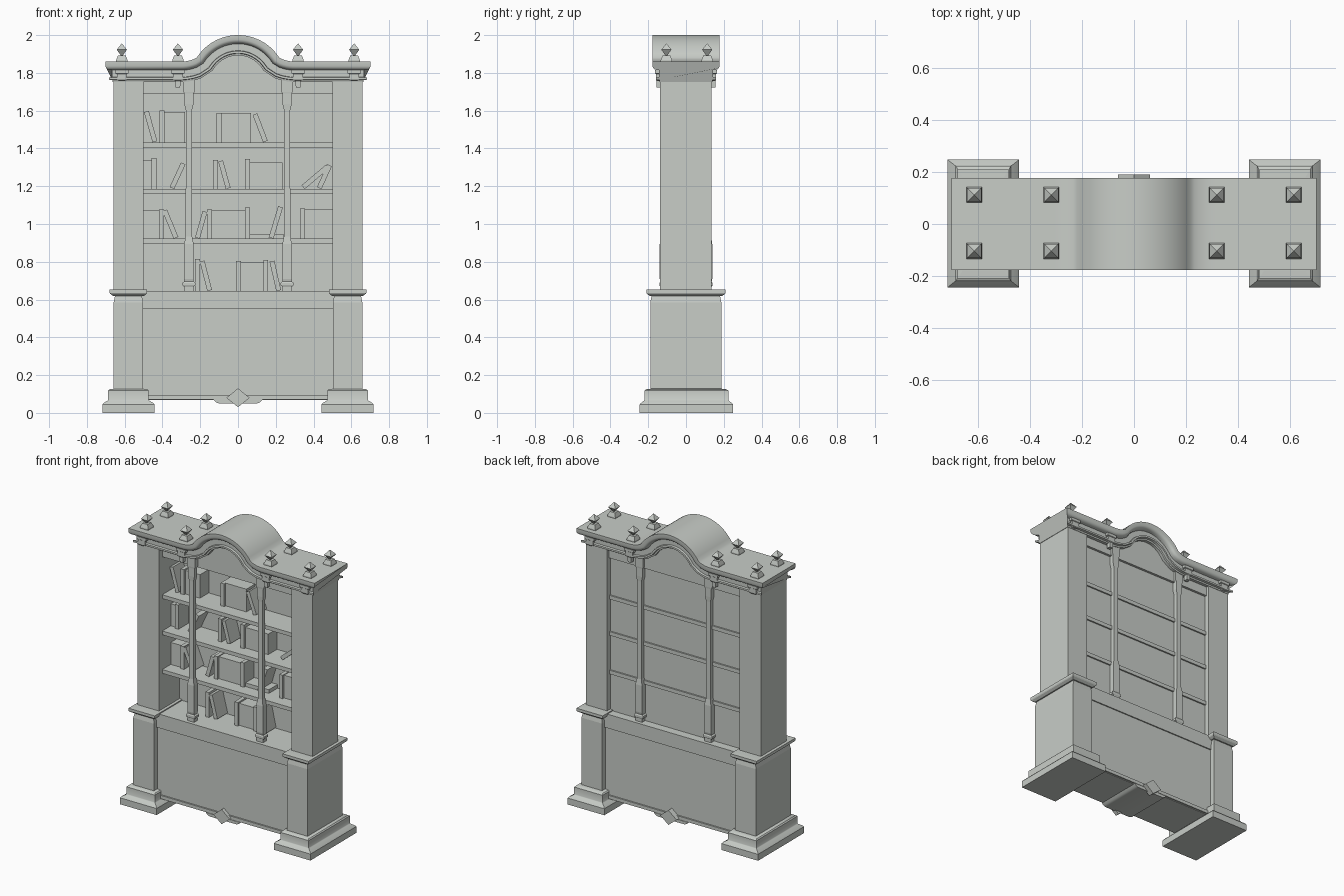
import bpy, bmesh, math
from mathutils import Vector

if "Cube" in bpy.data.objects:
    bpy.data.objects.remove(bpy.data.objects["Cube"], do_unlink=True)

stone = bpy.data.materials.new("pale_grey_green")
stone.use_nodes = True
COLOUR = (0.58, 0.61, 0.575, 1)
stone.diffuse_color = COLOUR
stone.node_tree.nodes["Principled BSDF"].inputs["Base Color"].default_value = COLOUR


def finish(name, bm, smooth=False):
    bmesh.ops.recalc_face_normals(bm, faces=bm.faces)
    mesh = bpy.data.meshes.new(name)
    bm.to_mesh(mesh)
    bm.free()
    obj = bpy.data.objects.new(name, mesh)
    bpy.context.collection.objects.link(obj)
    mesh.materials.append(stone)
    if smooth:
        bpy.ops.object.select_all(action='DESELECT')
        obj.select_set(True)
        bpy.context.view_layer.objects.active = obj
        bpy.ops.object.shade_smooth_by_angle(angle=math.radians(32))


def loft(name, rings, smooth=False):
    """Skin a list of equal-length closed rings and cap both ends."""
    bm = bmesh.new()
    rows = [[bm.verts.new(p) for p in ring] for ring in rings]
    n = len(rows[0])
    for a, b in zip(rows, rows[1:]):
        for i in range(n):
            j = (i + 1) % n
            bm.faces.new((a[i], a[j], b[j], b[i]))
    bm.faces.new(rows[0])
    bm.faces.new(rows[-1])
    finish(name, bm, smooth)


def stack(name, cx, cy, layers, smooth=False):
    """Rectangular turned shape: layers of (half x, half y, z)."""
    corners = ((-1, -1), (1, -1), (1, 1), (-1, 1))
    loft(name, [[(cx + sx * hx, cy + sy * hy, z) for sx, sy in corners]
                for hx, hy, z in layers], smooth)


def box(name, x0, x1, y0, y1, z0, z1):
    hx, hy = (x1 - x0) / 2, (y1 - y0) / 2
    stack(name, (x0 + x1) / 2, (y0 + y1) / 2, [(hx, hy, z0), (hx, hy, z1)])


def plate(name, outline, y0, y1):
    """Extrude an x-z outline along y."""
    loft(name, [[(x, y, z) for x, z in outline] for y in (y0, y1)], True)


# Corner piers: plinth, pedestal, cap and tall upper post
for side, s in (("right", -1), ("left", 1)):
    cx = 0.58 * s
    stack(side + "_plinth", cx, .002, [
        (.138, .247, 0), (.138, .247, .044), (.132, .241, .052), (.11, .224, .065),
        (.107, .222, .07), (.107, .222, .118), (.1, .212, .125), (.078, .188, .128)], True)
    stack(side + "_pedestal", cx, -.001, [
        (.078, .188, .12), (.078, .188, .585), (.072, .182, .615), (.072, .182, .63)])
    stack(side + "_pedestal_cap", cx, 0, [
        (.08, .19, .618), (.096, .206, .63), (.099, .21, .636), (.099, .21, .652), (.08, .18, .653)])
    box(side + "_post", cx - .08, cx + .08, -.138, .136, .64, 1.81)

# Lower cabinet with top band and bottom rail
box("lower_cabinet", -.51, .51, -.152, .152, .068, .64)
box("cabinet_band", -.51, .51, -.16, .16, .55, .645)
box("bottom_rail", -.51, .51, -.162, .162, .072, .095)
plate("apron", [(-.13, .07), (-.115, .055), (-.1, .05), (.1, .05), (.115, .055), (.13, .07)], -.162, .162)
for name, y0, y1 in (("front_diamond", -.177, -.15), ("back_diamond", .15, .19)):
    plate(name, [(-.062, .08), (0, .03), (.062, .08), (0, .13)], y0, y1)


# Curved cornice line: round arch with flared feet
def arch(x):
    x = abs(x)
    if x < .22:
        return 1.86 + .14 - (.26 - math.sqrt(.26 ** 2 - x * x))
    if x < .3:
        return 1.86 + .0186 * ((.3 - x) / .08) ** 2
    return 1.86


def stations():
    n = 44
    return [.32 * (2 * i / n - 1) for i in range(n + 1)]


def offset(x, d):
    """Point at distance d below the cornice line, along its normal."""
    e = .006
    slope = (arch(x + e) - arch(x - e)) / (2 * e)
    k = math.hypot(1, slope)
    return x + slope / k * d, arch(x) - d / k


# Cornice moulding: (inset, drop) steps, swept along the arch line
profile = [(0, 0), (0, .024), (.004, .034), (.012, .041), (.022, .044), (.036, .046),
           (.036, .082), (.02, .084), (.02, .096), (.037, .098), (.039, .108)]
rings = []
for x in [-.702] + stations() + [.702]:
    front, back = [], []
    for inset, drop in profile:
        if abs(x) > .5:
            px, pz = math.copysign(.702 - inset, x), 1.86 - drop
        else:
            px, pz = offset(x, drop)
        front.append((px, -.178 + inset, pz))
        back.append((px, .178 - inset, pz))
    rings.append(front + back[::-1])
loft("arched_cornice", rings, True)

# Header panel filling the space below the arch
top = [offset(x, .08) for x in stations()]
header = [(-.51, 1.69), (.51, 1.69), (.51, 1.78)] + top[::-1] + [(-.51, 1.78)]
plate("arched_header", header, -.1, .118)

# Back panel and shelves
box("back_panel", -.51, .51, .085, .102, .63, 1.7)
for z in (.922, 1.185, 1.432):
    box("shelf", -.505, .505, -.102, .112, z - .026, z)

# Slender columns on front and back
for x in (-.26, .26):
    for y in (-.118, .118):
        stack("slender_column", x, y, [
            (.024, .018, .64), (.024, .018, .668), (.034, .022, .674), (.034, .022, .688),
            (.025, .018, .696), (.025, .021, .71), (.025, .021, .895), (.017, .015, .935),
            (.016, .014, 1.6), (.024, .016, 1.635), (.024, .016, 1.69), (.03, .017, 1.7),
            (.03, .017, 1.76)])

# Corbels under the cornice and finials above it
for x in (-.615, -.318, .318, .615):
    for s in (-1, 1):
        low = 1.722 if abs(x) < .5 else 1.757
        stack("corbel", x, s * .142, [
            (.012, .014, low), (.013, .014, 1.757), (.026, .018, 1.762), (.026, .018, 1.795),
            (.036, .022, 1.798), (.036, .022, 1.816)])
        y = s * .108 + .004
        stack("finial_base", x, y, [(.03, .03, 1.855), (.03, .03, 1.868), (.02, .02, 1.893)])
        stack("finial_diamond", x, y, [(.002, .002, 1.888), (.027, .027, 1.923), (.001, .001, 1.955)])


# Books: standing spines (base x, height, lean in x at the top) and wide boxes
def spine(x, z, h, lean=0):
    w = .026
    length = math.hypot(h, lean)
    dx, dz = lean / length, h / length
    base = z + w / 2 * abs(dx)
    half = Vector((dz, -dx)) * w / 2
    foot, head = Vector((x, base)), Vector((x + lean, base + h))
    outline = [foot - half, foot + half, head + half, head - half]
    plate("book", [tuple(p) for p in outline], -.025, .086)


shelves = {
    1.432: ([(-.44, .16, -.045), (-.403, .17), (-.1, .155), (.145, .145, -.055)],
            [(-.39, -.28, .16), (-.087, .07, .155)]),
    1.185: ([(-.445, .165), (-.35, .13, .06), (-.12, .155), (-.052, .145, -.04), (.05, .16),
             (.345, .11, .13), (.43, .12, .055)],
            [(-.5, -.458, .15), (.063, .235, .14)]),
    .922: ([(-.404, .155), (-.328, .145, -.06), (-.215, .14, .04), (-.15, .155), (.05, .165),
            (.175, .165, .05), (.342, .16)],
           [(-.5, -.418, .15), (-.137, .037, .15), (.06, .24, .025), (.355, .5, .155)]),
    .645: ([(-.215, .17), (-.15, .155, -.04), (.003, .16), (.147, .165), (.215, .155, -.035)],
           [(.016, .134, .15)]),
}
for z, (spines, wide) in shelves.items():
    for args in spines:
        spine(args[0], z, *args[1:])
    for x0, x1, h in wide:
        box("book_block", x0, x1, -.01, .086, z, z + h)
